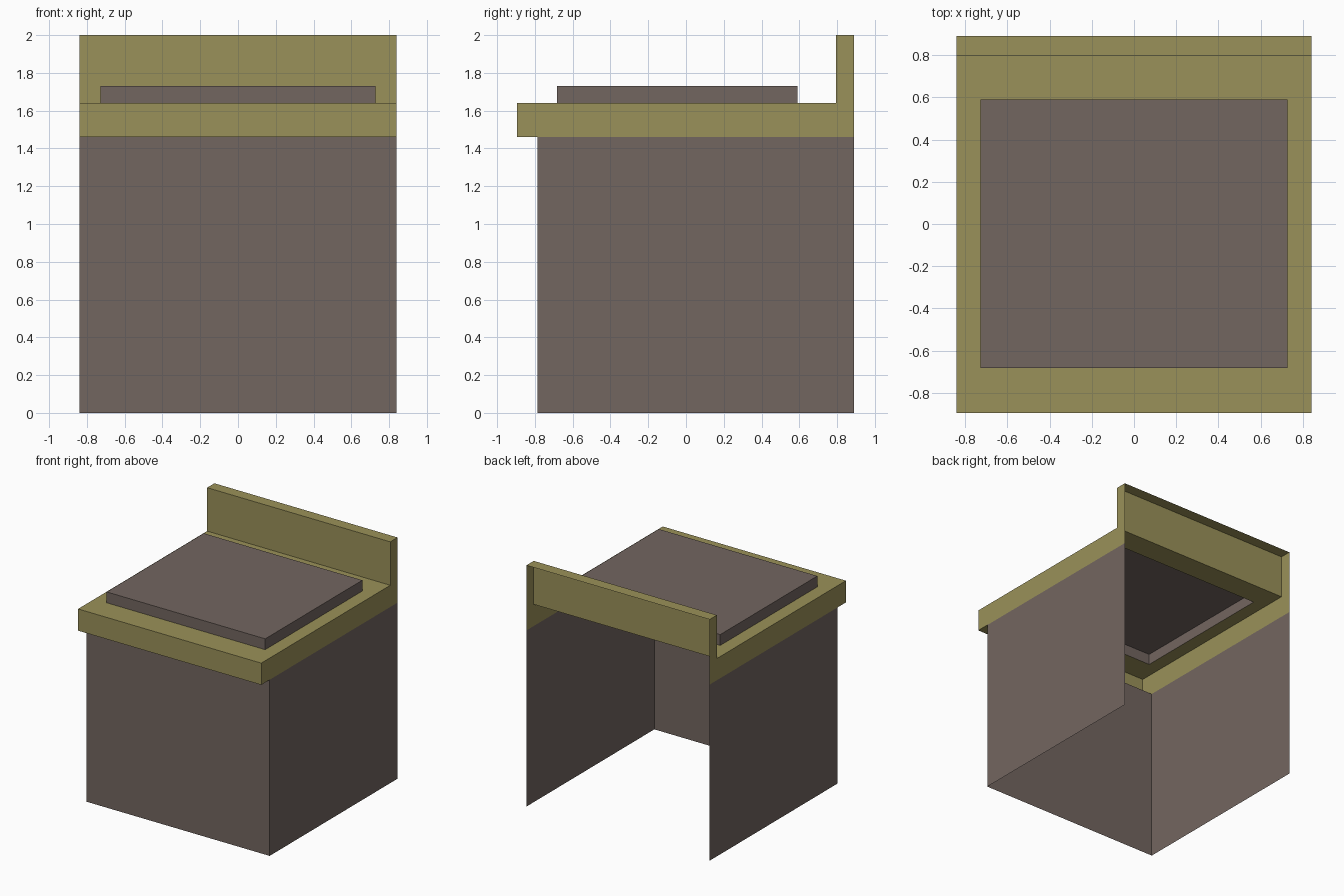
import bpy, bmesh

if "Cube" in bpy.data.objects:
    bpy.data.objects.remove(bpy.data.objects["Cube"])


def material(name, rgb):
    m = bpy.data.materials.new(name)
    m.diffuse_color = (*rgb, 1)
    m.use_nodes = True
    m.node_tree.nodes["Principled BSDF"].inputs["Base Color"].default_value = m.diffuse_color
    return m


olive = material("olive", (0.323, 0.283, 0.100))
brown = material("warm grey brown", (0.171, 0.132, 0.117))


def finish(bm, name, mat):
    bmesh.ops.remove_doubles(bm, verts=bm.verts, dist=1e-5)
    me = bpy.data.meshes.new(name)
    bm.to_mesh(me)
    bm.free()
    me.materials.append(mat)
    ob = bpy.data.objects.new(name, me)
    bpy.context.collection.objects.link(ob)
    return ob


def shell(name, mat, x, y, z, skip):
    """Thin-walled box; skip lists the open sides, e.g. '-z'."""
    bm = bmesh.new()
    v = {(i, j, k): bm.verts.new((x[i], y[j], z[k]))
         for i in (0, 1) for j in (0, 1) for k in (0, 1)}
    sides = {
        "-x": [(0, 0, 0), (0, 0, 1), (0, 1, 1), (0, 1, 0)],
        "+x": [(1, 0, 0), (1, 1, 0), (1, 1, 1), (1, 0, 1)],
        "-y": [(0, 0, 0), (1, 0, 0), (1, 0, 1), (0, 0, 1)],
        "+y": [(0, 1, 0), (0, 1, 1), (1, 1, 1), (1, 1, 0)],
        "-z": [(0, 0, 0), (0, 1, 0), (1, 1, 0), (1, 0, 0)],
        "+z": [(0, 0, 1), (1, 0, 1), (1, 1, 1), (0, 1, 1)],
    }
    for key, corners in sides.items():
        if key not in skip:
            bm.faces.new([v[c] for c in corners])
    return finish(bm, name, mat)


def sheet(name, mat, rects, z, up=True):
    """Flat horizontal rectangles (x0, x1, y0, y1) at height z."""
    bm = bmesh.new()
    for x0, x1, y0, y1 in rects:
        pts = [(x0, y0), (x1, y0), (x1, y1), (x0, y1)]
        if not up:
            pts.reverse()
        bm.faces.new([bm.verts.new((a, b, z)) for a, b in pts])
    return finish(bm, name, mat)


W, F, B = 0.84, -0.895, 0.89       # half width, front and back edges
BODY_F, SPLASH = -0.785, 0.795     # cabinet front, upstand front
Z1, Z2, Z3, Z4 = 1.46, 1.64, 1.73, 2.0
PX, PY0, PY1 = 0.727, -0.682, 0.59  # raised pad

# cabinet: front and two sides, open at back, top and bottom
shell("cabinet_body", brown, (-W, W), (BODY_F, B), (0, Z1), ("+y", "-z", "+z"))

# counter rim: front and two sides
shell("counter_rim", olive, (-W, W), (F, B), (Z1, Z2), ("+y", "-z", "+z"))

# counter top surface, a ring around the pad opening
sheet("counter_top", olive, [
    (-W, W, F, PY0), (-W, W, PY1, SPLASH),
    (-W, -PX, PY0, PY1), (PX, W, PY0, PY1)], Z2)

# underside of the front overhang
sheet("counter_overhang", olive, [(-W, W, F, BODY_F)], Z1, up=False)

# upstand along the back, open behind and below
shell("back_upstand", olive, (-W, W), (SPLASH, B), (Z2, Z4), ("+y", "-z"))

# raised pad, hollow below
shell("raised_pad", brown, (-PX, PX), (PY0, PY1), (Z2, Z3), ("-z",))
